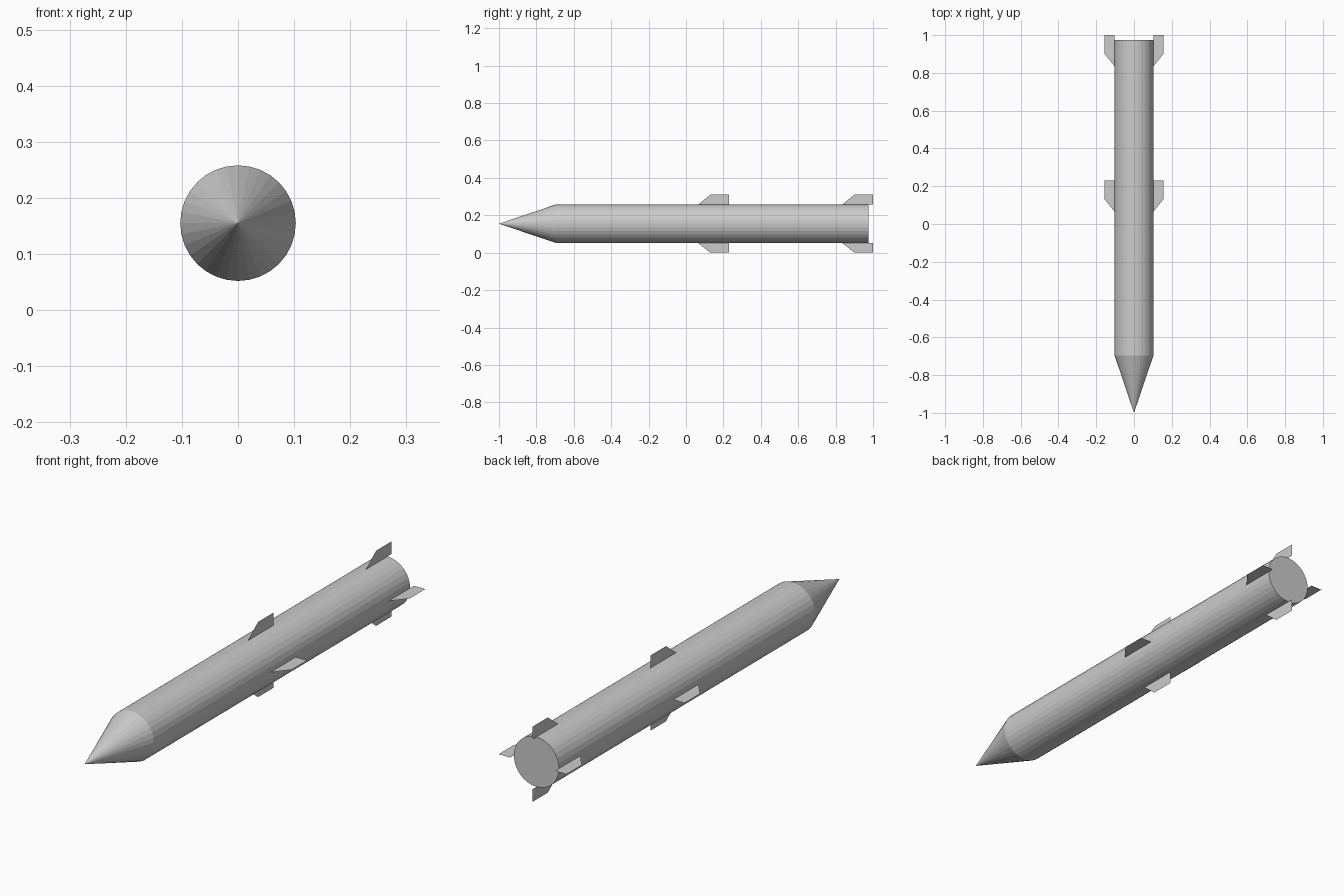
import bpy, bmesh, math
from mathutils import Matrix

if "Cube" in bpy.data.objects:
    bpy.data.objects.remove(bpy.data.objects["Cube"])

RADIUS, AXIS_Z, SIDES = 0.103, 0.155, 32
TIP_Y, SHOULDER_Y, TAIL_Y = -1.0, -0.695, 0.975
FIN_TIP = 0.155


def add_object(name, bm):
    mesh = bpy.data.meshes.new(name)
    bm.to_mesh(mesh)
    bm.free()
    obj = bpy.data.objects.new(name, mesh)
    obj.location.z = AXIS_Z
    bpy.context.collection.objects.link(obj)
    return obj


def add_frustum(name, y_back, y_front, r_back, r_front):
    """Open round section along y, its local +z turned to face the front."""
    bm = bmesh.new()
    place = (Matrix.Translation((0, (y_back + y_front) / 2, 0))
             @ Matrix.Rotation(math.radians(90), 4, 'X'))
    bmesh.ops.create_cone(bm, segments=SIDES, radius1=r_back, radius2=r_front,
                          depth=y_back - y_front, matrix=place)
    bmesh.ops.remove_doubles(bm, verts=bm.verts, dist=1e-5)
    return add_object(name, bm)


def add_fin(name, root_y, shoulder_y, end_y, angle):
    """Thin sheet fin with a swept leading edge, turned around the body axis."""
    bm = bmesh.new()
    profile = [(RADIUS, root_y), (FIN_TIP, shoulder_y), (FIN_TIP, end_y), (RADIUS, end_y)]
    bm.faces.new([bm.verts.new((r, y, 0)) for r, y in profile])
    bmesh.ops.transform(bm, matrix=Matrix.Rotation(angle, 4, 'Y'), verts=bm.verts)
    return add_object(name, bm)


# Nose and body tube
add_frustum("nose_cone", SHOULDER_Y, TIP_Y, RADIUS, 0)
add_frustum("body_tube", TAIL_Y, SHOULDER_Y, RADIUS, RADIUS)

# Flat tail plate
bm = bmesh.new()
bmesh.ops.create_circle(bm, cap_ends=True, segments=SIDES, radius=RADIUS,
                        matrix=Matrix.Translation((0, TAIL_Y, 0))
                        @ Matrix.Rotation(math.radians(-90), 4, 'X'))
add_object("tail_plate", bm)

# Two rings of four fins
for ring, ys in (("mid_fin", (0.065, 0.13, 0.23)), ("tail_fin", (0.835, 0.90, 1.0))):
    for i in range(4):
        add_fin(f"{ring}_{i + 1}", *ys, i * math.pi / 2)
